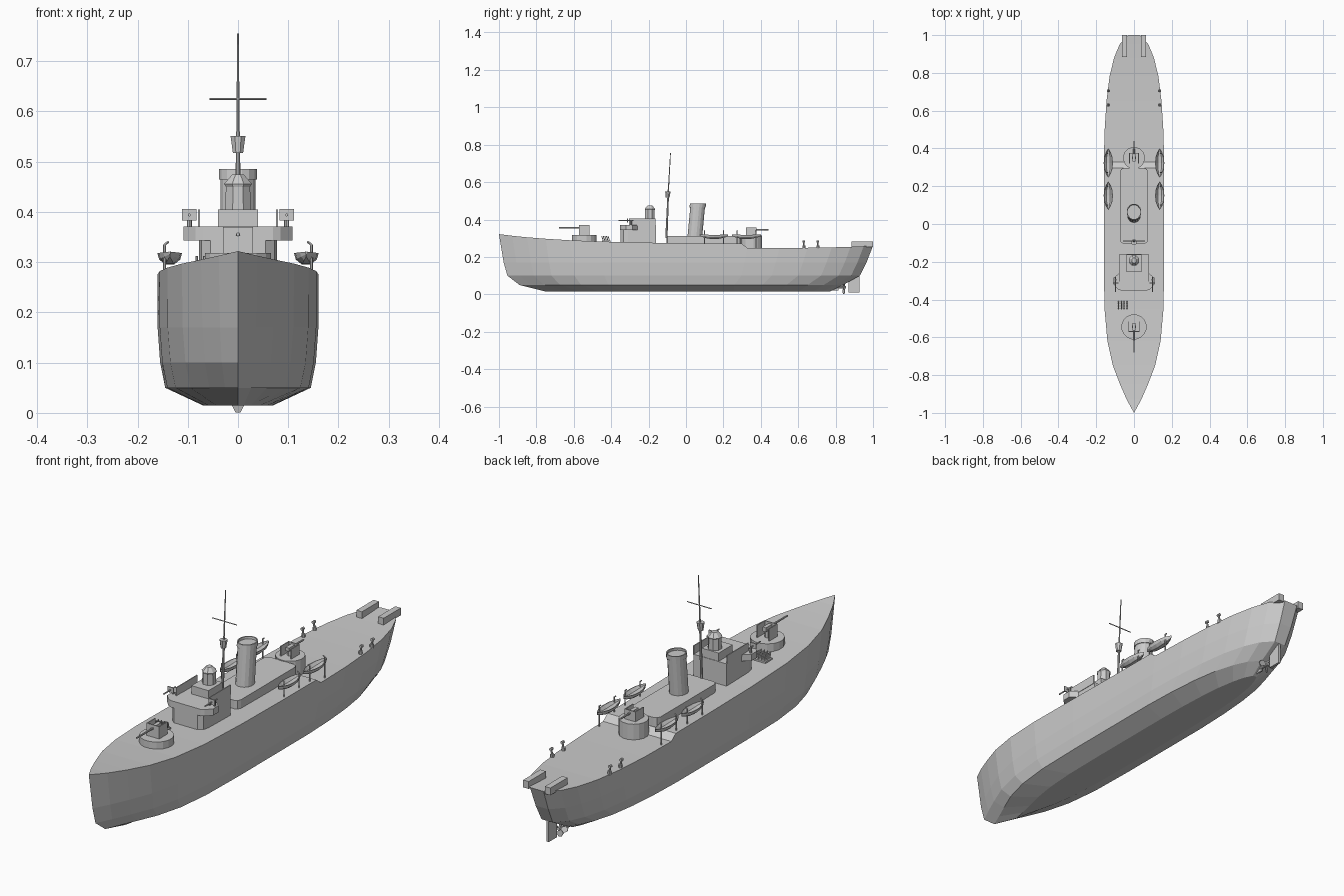
import bpy, bmesh
from math import sin, cos, pi
from mathutils import Vector

if "Cube" in bpy.data.objects:
    bpy.data.objects.remove(bpy.data.objects["Cube"])


def make(name, verts, faces):
    bm = bmesh.new()
    vs = [bm.verts.new(v) for v in verts]
    for f in faces:
        bm.faces.new([vs[i] for i in f])
    bmesh.ops.remove_doubles(bm, verts=bm.verts, dist=1e-5)
    bmesh.ops.recalc_face_normals(bm, faces=bm.faces)
    me = bpy.data.meshes.new(name)
    bm.to_mesh(me)
    bm.free()
    ob = bpy.data.objects.new(name, me)
    bpy.context.collection.objects.link(ob)
    return ob


def rings(name, loops):
    """Skin a stack of equal-length loops and cap both ends."""
    n = len(loops[0])
    faces = [tuple(range(n)), tuple(range((len(loops) - 1) * n, len(loops) * n))]
    for k in range(len(loops) - 1):
        for i in range(n):
            j = (i + 1) % n
            faces.append((k*n + i, k*n + j, k*n + n + j, k*n + n + i))
    return make(name, [p for l in loops for p in l], faces)


def prism(name, pts, z0, z1):
    return rings(name, [[(x, y, z) for x, y in pts] for z in (z0, z1)])


def box(name, x0, x1, y0, y1, z0, z1):
    return prism(name, [(x0, y0), (x1, y0), (x1, y1), (x0, y1)], z0, z1)


def oval(cx, cy, z, rx, ry, n=16):
    return [(cx + rx*cos(2*pi*(i + .5)/n), cy + ry*sin(2*pi*(i + .5)/n), z) for i in range(n)]


def rod(name, a, b, r0, r1=None, n=8):
    a, b = Vector(a), Vector(b)
    q = (b - a).to_track_quat('Z', 'Y')
    ring = lambda c, r: [c + q @ Vector((r*cos(2*pi*i/n), r*sin(2*pi*i/n), 0)) for i in range(n)]
    return rings(name, [ring(a, r0), ring(b, r0 if r1 is None else r1)])


def mirror_pts(half):
    return half + [(-x, y) for x, y in reversed(half)]


# hull: stations (deck y, relative width, deck height) lofted over waterlines
stations = [(-1, 0, .322), (-.93, .24, .313), (-.85, .46, .305), (-.75, .70, .297),
            (-.62, .88, .289), (-.45, .975, .282), (-.2, 1, .276), (.05, 1, .273),
            (.297, 1, .272), (.327, 1, .249), (.5, .97, .248), (.65, .91, .249),
            (.78, .81, .251), (.88, .66, .254), (.95, .48, .257), (1, .2, .26)]
# waterlines: height, bow y, stern y, half width, fineness
lines = [(.015, -.75, .77, .07, 1.3), (.05, -.89, .84, .145, 1.2), (.10, -.955, .93, .155, 1.1),
         (.17, -.975, .965, .16, 1.05), (None, -1, 1, .16, 1)]
loops = []
for y, w, zd in stations:
    s = (y + 1) / 2
    side = [(hw * w**p, yb + (ys - yb)*s, zd if z is None else z) for z, yb, ys, hw, p in lines]
    loops.append(side + [(-a, b, c) for a, b, c in reversed(side)])
n = len(loops[0])
verts = [p for l in loops for p in l]
bm_faces = []
for k in range(len(loops) - 1):
    for i in range(n):
        j = (i + 1) % n
        bm_faces.append((k*n + i, k*n + j, k*n + n + j, k*n + n + i))
e = (len(loops) - 1) * n
for i in range(4):
    bm_faces.append((e + i, e + i + 1, e + n - 2 - i, e + n - 1 - i))
bm = bmesh.new()
vs = [bm.verts.new(v) for v in verts]
for f in bm_faces:
    bm.faces.new([vs[i] for i in f])
bmesh.ops.remove_doubles(bm, verts=bm.verts, dist=1e-4)
bmesh.ops.recalc_face_normals(bm, faces=bm.faces)
mesh = bpy.data.meshes.new("hull")
bm.to_mesh(mesh)
bm.free()
bpy.context.collection.objects.link(bpy.data.objects.new("hull", mesh))

# deckhouse with clipped corners
prism("deckhouse", mirror_pts([(.055, -.105), (.068, -.099), (.074, -.085),
                               (.074, .275), (.068, .29), (.055, .296)]), .26, .311)

# raked funnel with cap band
rings("funnel", [oval(0, .047, .305, .036, .04), oval(0, .062, .465, .036, .04),
                 oval(0, .062, .465, .039, .044), oval(0, .064, .485, .039, .044),
                 oval(0, .064, .485, .034, .039), oval(0, .063, .475, .034, .039)])

# bridge
prism("bridge_house", mirror_pts([(.055, -.35), (.073, -.335), (.078, -.31), (.078, -.16)]), .26, .37)
prism("bridge_wings", mirror_pts([(.07, -.352), (.085, -.345), (.108, -.32),
                                  (.108, -.285), (.078, -.26)]), .343, .371)
box("upper_bridge", -.04, .04, -.255, -.162, .365, .405)
for s in (-1, 1):
    box("bridge_screen", s*.078 - .002, s*.078 + .002, -.305, -.162, .365, .405)
    rod("wing_gun_post", (s*.097, -.295, .37), (s*.097, -.295, .392), .005)
    box("wing_gun_shield", s*.097 - .014, s*.097 + .014, -.315, -.310, .383, .406)
    rod("wing_gun_barrel", (s*.097, -.28, .394), (s*.097, -.36, .394), .003)
rings("director", [oval(0, -.193, .40, .028, .028, 8), oval(0, -.193, .45, .026, .028, 8),
                   oval(0, -.193, .456, .03, .03, 8), oval(0, -.193, .475, .012, .014, 8)])

# mast, lookout and yard
rod("lower_mast", (0, -.105, .30), (0, -.094, .56), .006, .004)
rod("upper_mast", (0, -.094, .56), (0, -.083, .755), .003, .002)
rings("lookout", [oval(0, -.098, .517, .011, .011, 8), oval(0, -.097, .551, .016, .016, 8)])
rod("yard", (-.057, -.09, .625), (.057, -.09, .625), .002)


# deck guns: round platform, open-backed shield, barrel
def gun(name, y, d, r, z0, z1, w, h, reach):
    rings(name + "_platform", [oval(0, y, z0, r, r), oval(0, y, z1, r, r)])
    rod(name + "_mount", (0, y, z1), (0, y, z1 + h*.7), .012)
    yf, yb, t = y + d*.022, y - d*.03, .004
    box(name + "_shield_front", -w, w, yf, yf + d*t, z1, z1 + h)
    for s in (-1, 1):
        box(name + "_shield_side", s*w, s*(w - t), yb, yf, z1, z1 + h)
    box(name + "_breech", -.008, .008, y - .02, y + .02, z1 + h*.55, z1 + h*.9)
    rod(name + "_barrel", (0, y, z1 + h*.72), (0, reach, z1 + h*.72), .0045, .0035)


gun("fore_gun", -.545, -1, .067, .275, .318, .03, .052, -.68)
gun("aft_gun", .35, 1, .058, .24, .315, .026, .042, .44)

# mortar launcher: base with rows of tilted spigots
box("launcher_base", -.09, -.03, -.45, -.405, .275, .288)
for i in range(4):
    for j in range(5):
        x, y = -.082 + i*.0147, -.442 + j*.0085
        rod("spigot", (x, y, .285), (x, y - .009, .312), .0028, n=6)


# ship's boats and davits
def boat(cx, cy, length):
    out = []
    for t in (-1, -.75, -.4, 0, .4, .75, 1):
        w = .024 * (1 - abs(t)**2.4) + .0006
        y, d = cy + t*length/2, .023 * (1 - .55*t*t)
        zt = .318 + .003*t*t
        prof = [(-1, 0), (-.85, -.55), (-.35, -1), (.35, -1), (.85, -.55), (1, 0), (.85, 0), (.4, -.5),
                (-.4, -.5), (-.85, 0)]
        out.append([(cx + a*w, y, zt + b*d) for a, b in prof])
    rings("boat", out)


for s in (-1, 1):
    for y, l in ((.15, .15), (.323, .155)):
        boat(s*.136, y, l)
        for dy in (-.05, .05):
            z = .24 if y + dy > .3 else .265
            rod("davit", (s*.146, y + dy, z), (s*.146, y + dy, .335), .003, n=6)
            rod("davit_arm", (s*.146, y + dy, .335), (s*.138, y + dy, .341), .0028, n=6)
    # depth charge throwers
    for y in (.63, .705):
        rod("thrower_base", (s*.134, y, .245), (s*.134, y, .262), .008)
        rod("thrower_tube", (s*.134, y, .258), (s*.138, y, .278), .004)
        rod("thrower_charge", (s*.138, y - .007, .282), (s*.138, y + .007, .282), .006)
    # stern racks
    box("stern_rack", s*.038, s*.064, .885, 1, .252, .283)

# rudder, shaft, skeg and propeller
box("rudder", -.005, .005, .87, .927, .01, .15)
box("skeg", -.004, .004, .75, .815, .02, .07)
rod("shaft", (0, .74, .037), (0, .855, .037), .007)
for k in range(4):
    a = pi/2*k
    u, v = Vector((sin(a), 0, -cos(a))), Vector((cos(a), 0, sin(a)))
    c, f = Vector((0, .842, .037)), Vector((0, .006, 0))
    blade = [c + u*.005 - v*.004, c + u*.022 - v*.012, c + u*.036 - v*.005,
             c + u*.036 + v*.005, c + u*.022 + v*.012, c + u*.005 + v*.004]
    tilt = [p + f*((p - c).dot(v)/.012) for p in blade]
    rings("propeller_blade", [tilt, [p + Vector((0, .003, 0)) for p in tilt]])
